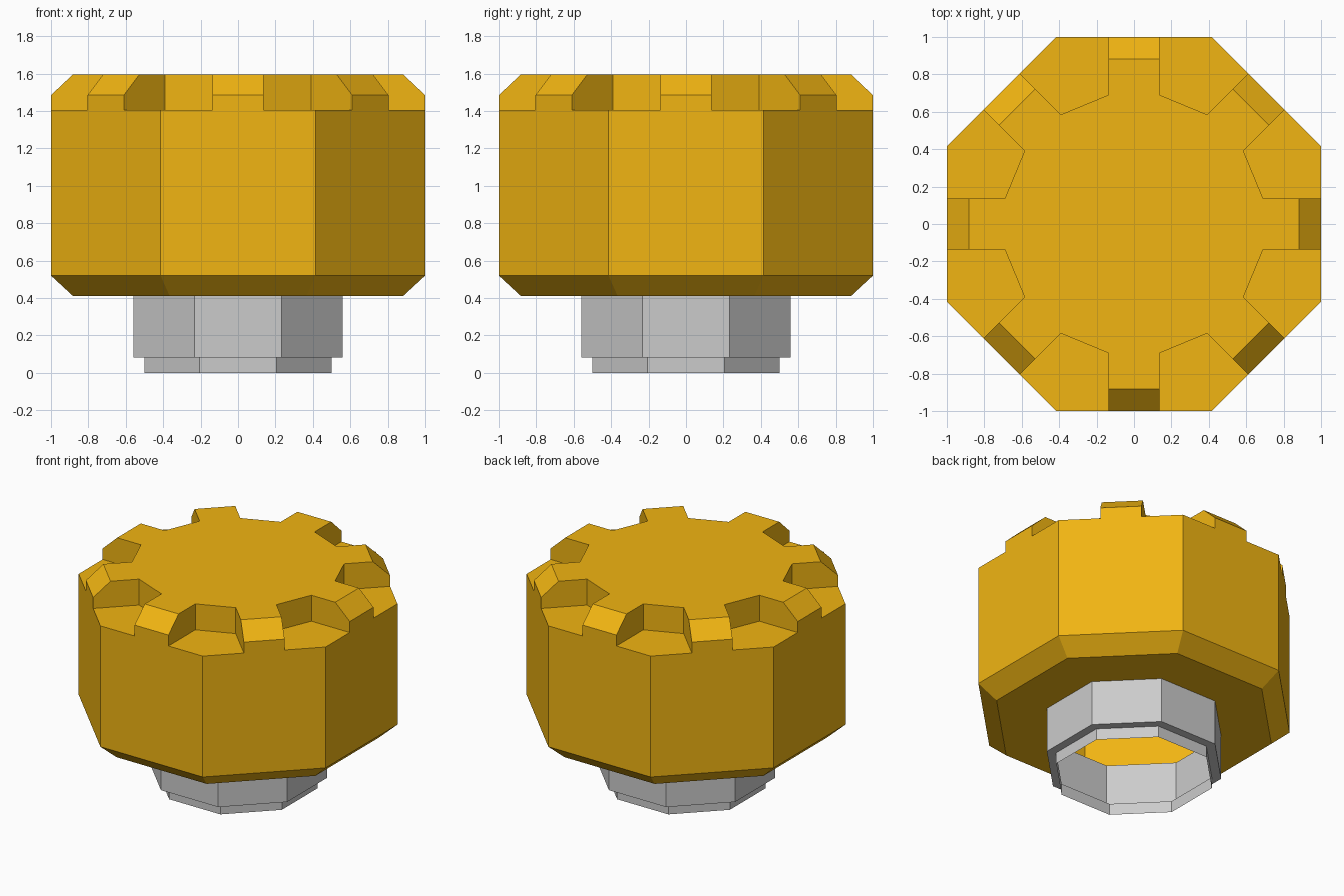
import bpy, bmesh, math

if "Cube" in bpy.data.objects:
    bpy.data.objects.remove(bpy.data.objects["Cube"])

STEP = math.pi / 4
HALF_RIB = 0.137


def ring_point(apothem, k, z):
    """Corner k of an octagon whose flats face the axes."""
    r, a = apothem / math.cos(STEP / 2), (k + 0.5) * STEP
    return (r * math.cos(a), r * math.sin(a), z)


def rib_point(u, v, k, z):
    """Point u outward and v sideways from the middle of side k."""
    c, s = math.cos(k * STEP), math.sin(k * STEP)
    return (u * c - v * s, u * s + v * c, z)


def ring(bm, apothem, z):
    return [bm.verts.new(ring_point(apothem, k, z)) for k in range(8)]


def bridge(bm, low, high):
    for k in range(8):
        bm.faces.new((low[k - 1], low[k], high[k], high[k - 1]))


def finish(bm, name):
    mesh = bpy.data.meshes.new(name)
    bm.to_mesh(mesh)
    bm.free()
    obj = bpy.data.objects.new(name, mesh)
    bpy.context.collection.objects.link(obj)
    return obj


# Stem: open octagonal tube with a narrower lip
bm = bmesh.new()
rings = [ring(bm, a, z) for a, z in ((0.5, 0), (0.5, 0.083), (0.56, 0.083), (0.56, 0.412))]
for low, high in zip(rings, rings[1:]):
    bridge(bm, low, high)
finish(bm, "stem")

# Knob: hollow octagonal shell, open where the stem enters
bm = bmesh.new()
hole, base = ring(bm, 0.56, 0.412), ring(bm, 0.883, 0.412)
lower, upper = ring(bm, 1, 0.52), ring(bm, 1, 1.405)
bridge(bm, hole, base)
bridge(bm, base, lower)

# Rib outlines, two sides per octagon face
outline = ((1, 1.405), (0.69, 1.405), (0.69, 1.595), (0.883, 1.595), (1, 1.485))
ribs = [[[bm.verts.new(rib_point(u, s * HALF_RIB, k, z)) for u, z in outline]
         for s in (-1, 1)] for k in range(8)]
top = []
for k in range(8):
    left, right = ribs[k]
    following = ribs[(k + 1) % 8][0]
    # Outer wall, rib chamfer and rib sides
    bm.faces.new((lower[k - 1], lower[k], upper[k], right[0], right[4],
                  left[4], left[0], upper[k - 1]))
    bm.faces.new((left[4], right[4], right[3], left[3]))
    bm.faces.new(right)
    bm.faces.new(left[::-1])
    # Corner notch floor and back wall
    bm.faces.new((right[0], upper[k], following[0], following[1], right[1]))
    bm.faces.new((right[1], following[1], following[2], right[2]))
    top += [left[2], left[3], right[3], right[2]]
bm.faces.new(top)
knob = finish(bm, "knob")

yellow = bpy.data.materials.new("yellow")
yellow.diffuse_color = (0.88, 0.46, 0.006, 1)
yellow.use_nodes = True
yellow.node_tree.nodes["Principled BSDF"].inputs["Base Color"].default_value = yellow.diffuse_color
knob.data.materials.append(yellow)
